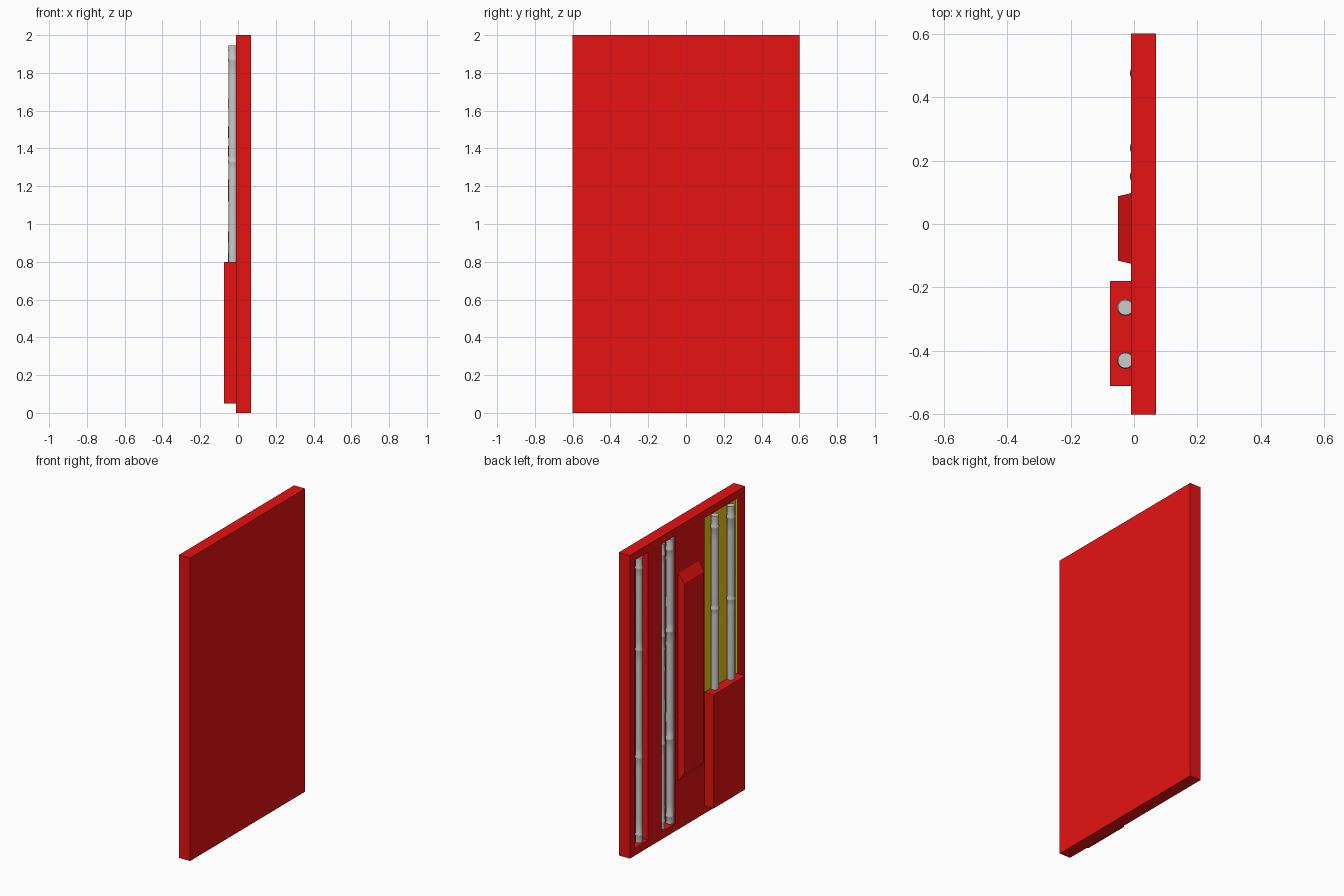
import bpy, bmesh, math, random

if "Cube" in bpy.data.objects:
    bpy.data.objects.remove(bpy.data.objects["Cube"])

random.seed(4)


def material(name, color):
    m = bpy.data.materials.new(name)
    m.diffuse_color = color
    m.use_nodes = True
    m.node_tree.nodes["Principled BSDF"].inputs["Base Color"].default_value = m.diffuse_color
    return m


RED = material("red", (0.8, 0.006, 0.006, 1))
YELLOW = material("yellow", (0.8, 0.6, 0.006, 1))


def add_object(name, bm, mat=None):
    bmesh.ops.recalc_face_normals(bm, faces=bm.faces)
    mesh = bpy.data.meshes.new(name)
    bm.to_mesh(mesh)
    bm.free()
    ob = bpy.data.objects.new(name, mesh)
    bpy.context.collection.objects.link(ob)
    if mat:
        mesh.materials.append(mat)
    return ob


def box(name, x, y, z, mat=None, taper=1.0):
    """Box between ranges; taper shrinks the -x face."""
    bm = bmesh.new()
    bmesh.ops.create_cube(bm, size=1)
    for v in bm.verts:
        s = taper if v.co.x < 0 else 1
        v.co = [sum(r) / 2 + c * (r[1] - r[0]) * k
                for r, c, k in zip((x, y, z), v.co, (1, s, s))]
    return add_object(name, bm, mat)


def pole(name, x, y, r, z0, z1, rings, sides=24):
    """Slightly uneven lathed rod with raised joints."""
    prof = []
    z = z0
    while z < z1 - 0.02:
        if all(abs(z - k) > 0.03 for k in rings):
            prof.append((z, r * random.uniform(0.95, 1.0)))
        z += 0.07
    for k in rings:
        prof += [(k - 0.012, r * 0.94), (k - 0.005, r * 1.06),
                 (k + 0.005, r * 1.06), (k + 0.012, r * 0.94)]
    prof.append((z1, r * 0.96))
    prof.sort()
    bm = bmesh.new()
    loops = [[bm.verts.new((x + q * math.cos(2 * math.pi * i / sides),
                            y + q * math.sin(2 * math.pi * i / sides), h))
              for i in range(sides)] for h, q in prof]
    for a, b in zip(loops, loops[1:]):
        for i in range(sides):
            j = (i + 1) % sides
            bm.faces.new((a[i], a[j], b[j], b[i]))
    bm.faces.new(loops[0])
    bm.faces.new(loops[-1])
    ob = add_object(name, bm)
    bpy.ops.object.select_all(action='DESELECT')
    ob.select_set(True)
    bpy.context.view_layer.objects.active = ob
    bpy.ops.object.shade_smooth_by_angle(angle=math.radians(35))


# Main slab with three vertical recesses in its -x face
panel = box("panel", (-0.01, 0.07), (-0.6, 0.6), (0, 2), RED)
bpy.context.view_layer.objects.active = panel
for lo, hi, depth in ((0.41, 0.545, 0.05), (0.125, 0.27, 0.05), (-0.525, -0.18, 0.015)):
    cutter = box("recess_cutter", (-0.1, depth - 0.01), (lo, hi), (0.05, 1.95))
    cutter.hide_render = True
    mod = panel.modifiers.new("recess", 'BOOLEAN')
    mod.operation = 'DIFFERENCE'
    mod.solver = 'EXACT'
    mod.object = cutter
    bpy.ops.object.modifier_apply(modifier=mod.name)
    bpy.data.objects.remove(cutter)

# Yellow lining of the shallow recess
panel.data.materials.clear()
panel.data.materials.append(RED)
panel.data.materials.append(YELLOW)
for p in panel.data.polygons:
    c = p.center
    inside = -0.009 < c.x < 0.006 and -0.53 < c.y < -0.17 and 0.04 < c.z < 1.96
    p.material_index = 1 if inside else 0

# Tapered raised block and pocket box
box("raised_block", (-0.05, -0.01), (-0.125, 0.097), (0.32, 1.69), RED, 0.915)
box("pocket", (-0.075, -0.01), (-0.51, -0.18), (0.05, 0.8), RED)

# Poles set in the recesses and standing in the pocket
joints = (0.11, 0.62, 1.33, 1.87)
pole("recess_pole_outer", 0.010, 0.475, 0.022, 0.06, 1.94, joints)
pole("recess_pole_middle", 0.010, 0.24, 0.022, 0.06, 1.94, joints)
pole("recess_pole_inner", 0.013, 0.15, 0.025, 0.06, 1.94, joints)
for i, y in enumerate((-0.263, -0.43)):
    pole(f"pocket_pole_{i + 1}", -0.027, y, 0.025, 0.1, 1.945, joints)
